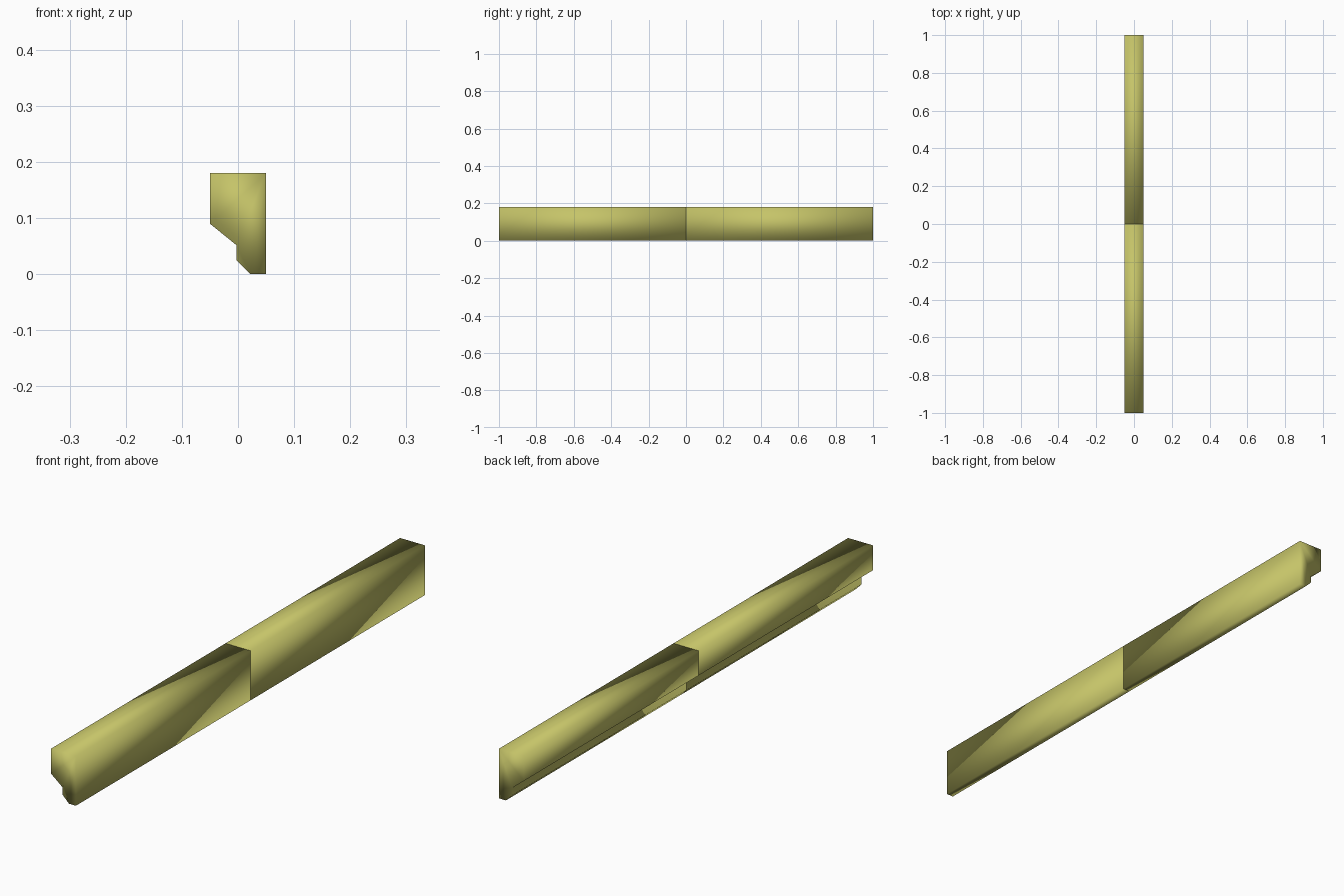
import bpy
import bmesh

# Remove the default cube
cube = bpy.data.objects.get("Cube")
if cube:
    bpy.data.objects.remove(cube, do_unlink=True)

# Single material
COLOUR = (0.56, 0.55, 0.14, 1.0)
mat = bpy.data.materials.new("olive yellow")
mat.use_nodes = True
mat.diffuse_color = COLOUR
mat.node_tree.nodes["Principled BSDF"].inputs["Base Color"].default_value = COLOUR

# Moulding cross-section (x, z): wide top, sloped underside, narrow chamfered foot
PROFILE = [(-0.05, 0.18), (0.05, 0.18), (0.05, 0.0), (0.022, 0.0),
           (-0.003, 0.025), (-0.003, 0.052), (-0.05, 0.09)]


def moulding(name, y_start, length):
    """Extrude the cross-section along y into a closed length of moulding."""
    bm = bmesh.new()
    end = bm.faces.new([bm.verts.new((x, y_start, z)) for x, z in PROFILE])
    geom = bmesh.ops.extrude_face_region(bm, geom=[end], use_keep_orig=True)["geom"]
    moved = [v for v in geom if isinstance(v, bmesh.types.BMVert)]
    bmesh.ops.translate(bm, verts=moved, vec=(0, length, 0))
    bmesh.ops.recalc_face_normals(bm, faces=bm.faces)
    for face in bm.faces:
        face.smooth = True
    mesh = bpy.data.meshes.new(name)
    bm.to_mesh(mesh)
    bm.free()
    mesh.materials.append(mat)
    obj = bpy.data.objects.new(name, mesh)
    bpy.context.collection.objects.link(obj)
    return obj


# Two equal lengths butted end to end
moulding("front_moulding", -1.0, 1.0)
moulding("back_moulding", 0.0, 1.0)
